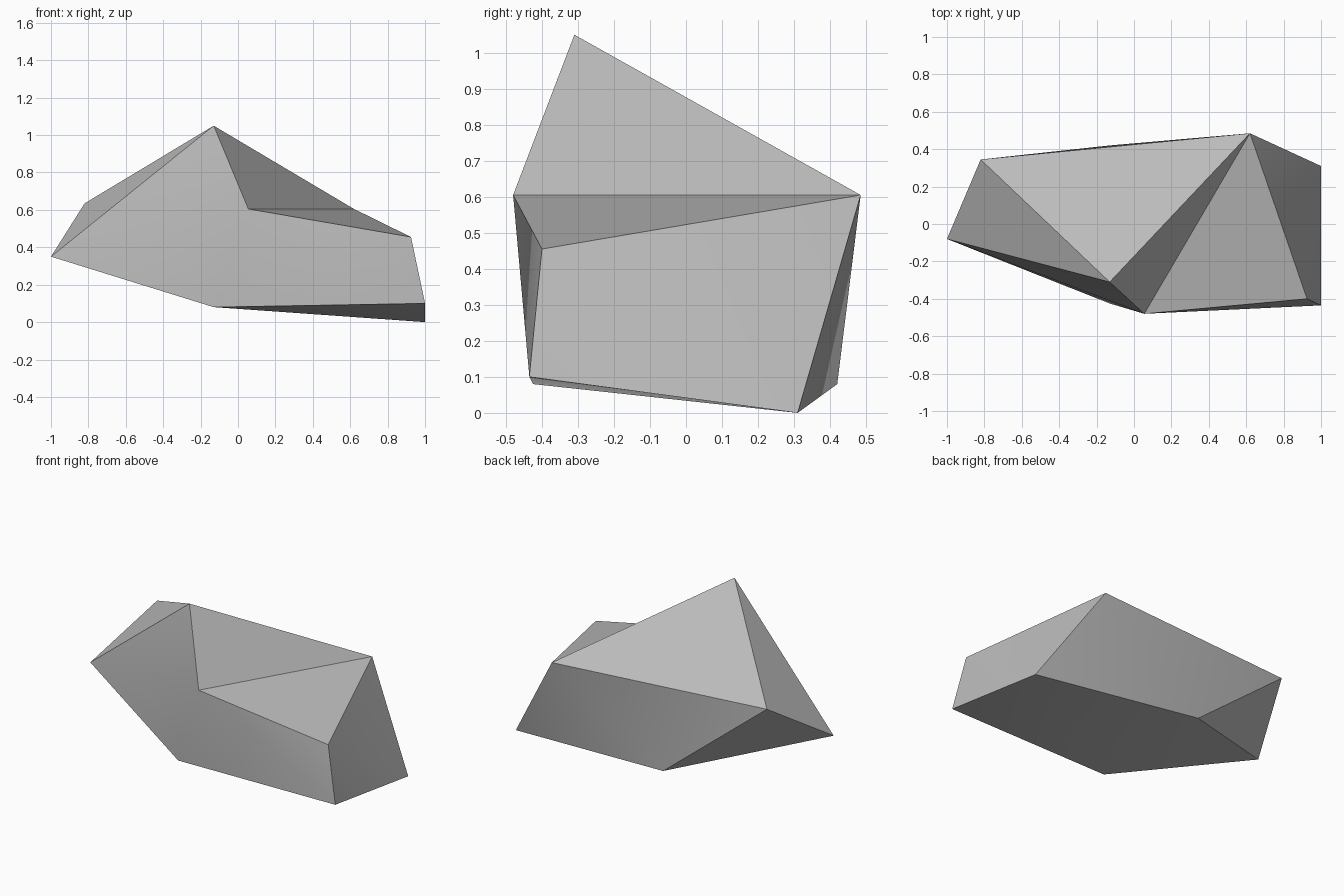
import bpy
import bmesh

cube = bpy.data.objects.get("Cube")
if cube:
    bpy.data.objects.remove(cube, do_unlink=True)

# Stone material
stone = bpy.data.materials.new("stone_grey")
stone.use_nodes = True
grey = (0.5, 0.5, 0.5, 1.0)
stone.diffuse_color = grey
shader = stone.node_tree.nodes["Principled BSDF"]
shader.inputs["Base Color"].default_value = grey
shader.inputs["Roughness"].default_value = 0.9

# Corners of the chipped boulder
corners = {
    "tip": (-1.0, -0.08, 0.35),
    "rear_shoulder": (-0.82, 0.345, 0.635),
    "peak": (-0.13, -0.31, 1.05),
    "front_ledge": (0.055, -0.48, 0.605),
    "rear_ledge": (0.62, 0.485, 0.605),
    "end_top": (0.925, -0.40, 0.455),
    "end_front": (1.0, -0.435, 0.10),
    "end_rear": (1.0, 0.31, 0.0),
    "base_front": (-0.13, -0.425, 0.08),
    "base_rear": (-0.13, 0.42, 0.08),
}

# Facets, grouped by side
facets = [
    # top
    "tip peak rear_shoulder",
    "peak rear_ledge rear_shoulder",
    "peak front_ledge rear_ledge",
    "front_ledge end_top rear_ledge",
    # front
    "tip front_ledge peak",
    "tip base_front front_ledge",
    "base_front end_front front_ledge",
    "front_ledge end_front end_top",
    # blunt end
    "end_top end_rear rear_ledge",
    "end_top end_front end_rear",
    # back
    "rear_ledge end_rear base_rear",
    "rear_ledge base_rear rear_shoulder",
    "rear_shoulder base_rear tip",
    # underside
    "base_front end_rear end_front",
    "base_front base_rear end_rear",
    "tip base_rear base_front",
]

bm = bmesh.new()
verts = {name: bm.verts.new(co) for name, co in corners.items()}
for facet in facets:
    bm.faces.new([verts[name] for name in facet.split()])
bmesh.ops.recalc_face_normals(bm, faces=bm.faces)

mesh = bpy.data.meshes.new("boulder")
bm.to_mesh(mesh)
bm.free()
mesh.materials.append(stone)
boulder = bpy.data.objects.new("boulder", mesh)
bpy.context.collection.objects.link(boulder)

# Soften the shallow breaks, keep the strong edges crisp
bpy.ops.object.select_all(action="DESELECT")
boulder.select_set(True)
bpy.context.view_layer.objects.active = boulder
bpy.ops.object.shade_smooth_by_angle(angle=0.52)
